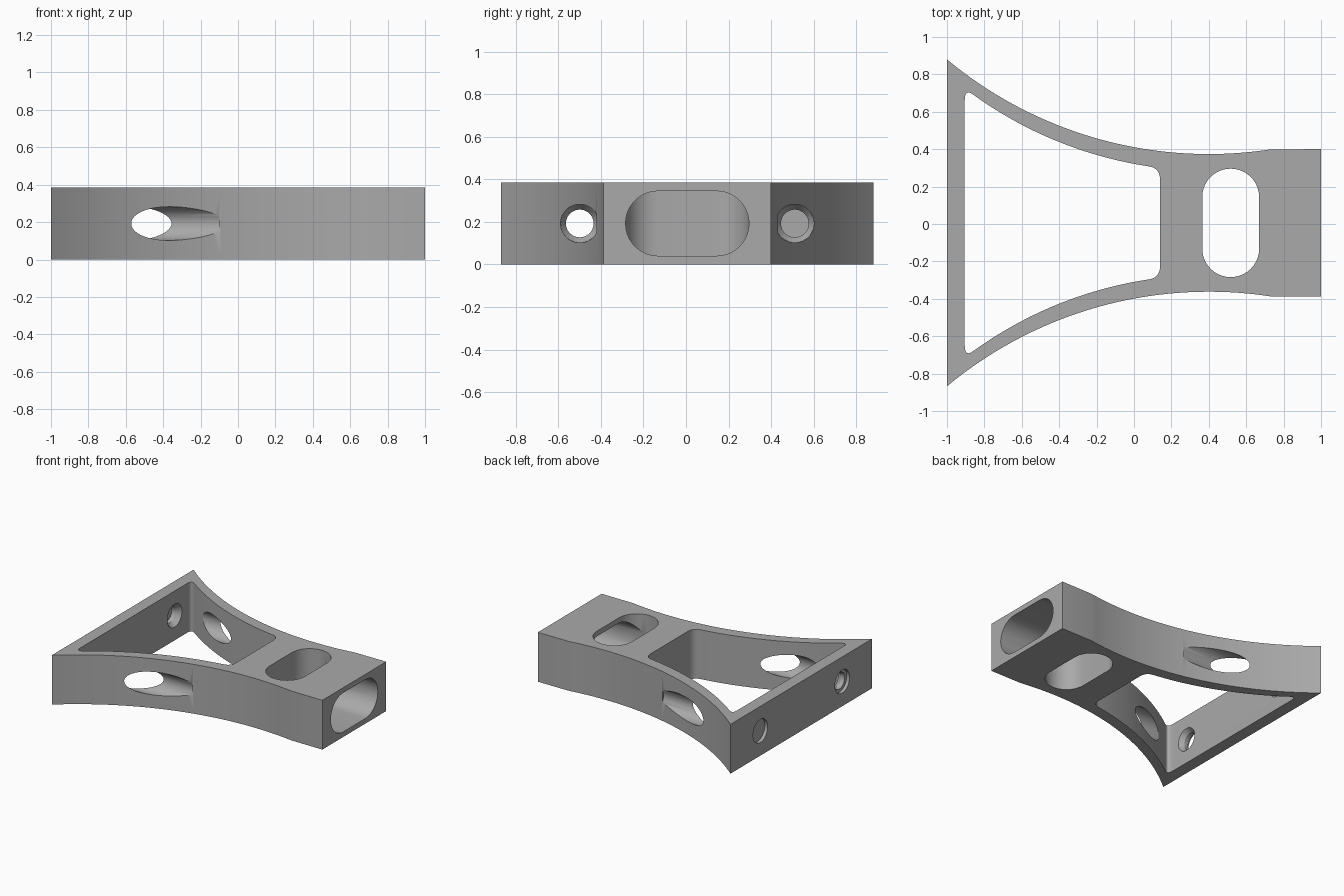
import bpy
import bmesh
import math
from mathutils import Matrix, Vector

if "Cube" in bpy.data.objects:
    bpy.data.objects.remove(bpy.data.objects["Cube"], do_unlink=True)

HEIGHT = 0.385
MID_Y = 0.006
HOLE_Y = 0.505
MID_Z = HEIGHT / 2


def flare(x, waist, radius):
    """Half width of the frame at x, following a circular side curve."""
    return waist + radius - math.sqrt(radius ** 2 - (x - 0.4) ** 2)


def spaced(a, b, count):
    return [a + (b - a) * i / count for i in range(count + 1)]


def corner(a, tip, b, steps=8):
    """Rounded corner from a to b."""
    a, tip, b = Vector(a), Vector(tip), Vector(b)
    return [tuple(a * (1 - t) ** 2 + tip * 2 * t * (1 - t) + b * t * t)
            for t in spaced(0, 1, steps)]


def mirrored(half):
    return half + [(x, -y) for x, y in reversed(half)]


def stadium(length, radius, steps=20):
    """Outline of a slot that runs along its second axis."""
    half = length / 2 - radius
    upper = [(radius * math.cos(t), half + radius * math.sin(t))
             for t in spaced(0, math.pi, steps)]
    return upper + [(-u, -v) for u, v in upper]


def prism(name, outline, depth, matrix):
    """Extrude an outline along its local z, then place it."""
    bm = bmesh.new()
    face = bm.faces.new([bm.verts.new((u, v, 0)) for u, v in outline])
    top = bmesh.ops.extrude_face_region(bm, geom=[face])["geom"]
    bmesh.ops.translate(bm, vec=(0, 0, depth),
                        verts=[g for g in top if isinstance(g, bmesh.types.BMVert)])
    return finish(name, bm, matrix)


def cone_x(name, x0, x1, r0, r1, y):
    """Round cutter along x, from radius r0 at x0 to r1 at x1."""
    bm = bmesh.new()
    bmesh.ops.create_cone(bm, cap_ends=True, segments=48, radius1=r0, radius2=r1, depth=x1 - x0)
    place = Matrix.Translation(((x0 + x1) / 2, y, MID_Z)) @ Matrix.Rotation(math.pi / 2, 4, 'Y')
    return finish(name, bm, place)


def finish(name, bm, matrix):
    bmesh.ops.transform(bm, matrix=matrix, verts=bm.verts)
    bmesh.ops.recalc_face_normals(bm, faces=bm.faces)
    mesh = bpy.data.meshes.new(name)
    bm.to_mesh(mesh)
    bm.free()
    obj = bpy.data.objects.new(name, mesh)
    bpy.context.collection.objects.link(obj)
    return obj


# Solid frame: flared at the back plate, straight at the socket end
outer = [(x, flare(x, 0.368, 2.19)) for x in spaced(-1, 0.73, 40)] + [(1, 0.394)]
frame = prism("bracket_frame", mirrored(outer), HEIGHT, Matrix.Translation((0, MID_Y, 0)))

# Large opening between the arms
def inner(x):
    return flare(x, 0.278, 2.15)


opening = corner((-0.905, 0.655), (-0.905, inner(-0.905)), (-0.86, inner(-0.86)))
opening += [(x, inner(x)) for x in spaced(-0.83, 0.05, 30)]
opening += corner((0.08, inner(0.08)), (0.14, inner(0.14)), (0.14, 0.225))
cutters = [prism("opening_cutter", mirrored(opening), 1, Matrix.Translation((0, MID_Y, -0.3)))]

# Upright slot, and the socket that meets it from the end face
cutters.append(prism("upright_slot_cutter", stadium(0.58, 0.152), 1,
                     Matrix.Translation((0.517, MID_Y, -0.3))))
along_x = Matrix(((0, 0, 1, 0.517), (0, 1, 0, MID_Y), (1, 0, 0, MID_Z), (0, 0, 0, 1)))
cutters.append(prism("socket_cutter", stadium(0.58, 0.152), 0.6, along_x))

# Screw holes: bore, countersink, back recess and tool passage through each arm
for side in (1, -1):
    y = MID_Y + side * HOLE_Y
    cutters += [
        cone_x("bore_cutter", -1.1, -0.7, 0.065, 0.065, y),
        cone_x("countersink_cutter", -0.945, -0.903, 0.062, 0.091, y),
        cone_x("recess_cutter", -1.1, -0.975, 0.09, 0.09, y),
        cone_x("tool_passage_cutter", -0.904, -0.1, 0.09, 0.09, y),
    ]

bpy.context.view_layer.objects.active = frame
for cutter in cutters:
    cutter.hide_render = True
    cut = frame.modifiers.new(cutter.name, 'BOOLEAN')
    cut.operation = 'DIFFERENCE'
    cut.solver = 'EXACT'
    cut.object = cutter
    bpy.ops.object.modifier_apply(modifier=cut.name)
    bpy.data.objects.remove(cutter, do_unlink=True)

# Grey finish
grey = bpy.data.materials.new("plain_grey")
grey.use_nodes = True
colour = (0.4, 0.4, 0.4, 1)
grey.diffuse_color = colour
grey.node_tree.nodes["Principled BSDF"].inputs["Base Color"].default_value = colour
frame.data.materials.clear()
frame.data.materials.append(grey)

bpy.ops.object.select_all(action='DESELECT')
frame.select_set(True)
bpy.ops.object.shade_smooth_by_angle(angle=math.radians(30))
